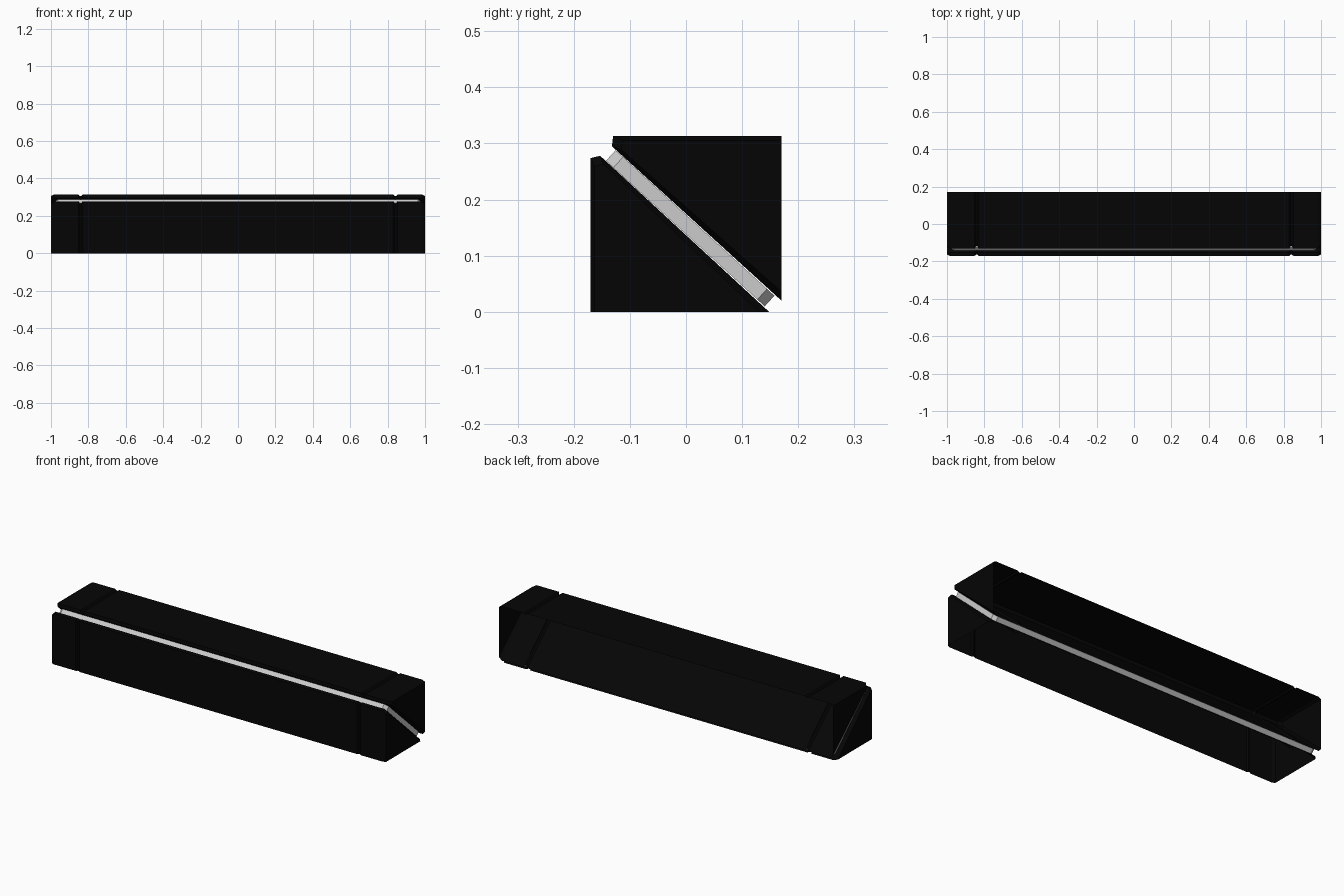
import bpy, bmesh
from mathutils import Vector

cube = bpy.data.objects.get("Cube")
if cube:
    bpy.data.objects.remove(cube, do_unlink=True)


def material(name, value):
    m = bpy.data.materials.new(name)
    m.use_nodes = True
    colour = (value, value, value, 1)
    m.diffuse_color = colour
    bsdf = m.node_tree.nodes["Principled BSDF"]
    bsdf.inputs["Base Color"].default_value = colour
    bsdf.inputs["Roughness"].default_value = 0.6
    return m


black = material("matte black", 0.0016)
light = material("pale grey light", 0.6)


def finish(name, bm, mat):
    bmesh.ops.recalc_face_normals(bm, faces=bm.faces)
    mesh = bpy.data.meshes.new(name)
    bm.to_mesh(mesh)
    bm.free()
    mesh.materials.append(mat)
    bpy.context.collection.objects.link(bpy.data.objects.new(name, mesh))


# Sections along the length: chamfered ends and a groove near each end
half = [(0.83, 0), (0.837, 0.07), (0.845, 0.07), (0.852, 0), (0.985, 0), (1.0, 0.08)]
sections = [(-x, k) for x, k in reversed(half)] + half


def wedge_shell(name, profile, centre, open_axis):
    """Three-sided wedge skin, left open on the side between its two end points."""
    bm = bmesh.new()
    rings = []
    c = Vector(centre)
    for x, k in sections:
        ring = []
        for p in profile:
            q = Vector(p).lerp(c, k)
            if p in (profile[0], profile[-1]):
                q[open_axis] = p[open_axis]
            ring.append(bm.verts.new((x, q.x, q.y)))
        rings.append(ring)
    for a, b in zip(rings, rings[1:]):
        for i in range(len(profile) - 1):
            bm.faces.new((a[i], a[i + 1], b[i + 1], b[i]))
    bm.faces.new(rings[0])
    bm.faces.new(rings[-1])
    finish(name, bm, black)


# Upper wedge is open at the back, lower wedge is open underneath
wedge_shell("upper_wedge",
            [(0.17, 0.313), (-0.13, 0.313), (-0.132, 0.295), (0.17, 0.02)],
            (0.08, 0.22), 0)
wedge_shell("lower_wedge",
            [(0.148, 0), (-0.153, 0.278), (-0.17, 0.274), (-0.17, 0)],
            (-0.08, 0.09), 1)

# Light plate in the slanted gap, with its corners cut
top, bottom = Vector((0, -0.134, 0.2785)), Vector((0, 0.149, 0.0192))
along = (bottom - top).normalized()
normal = Vector((1, 0, 0)).cross(along)
middle, length = (top + bottom) / 2, (bottom - top).length / 2
width, cut, thick = 0.98, 0.018, 0.0128
outline = [(width, length - cut), (width - cut, length),
           (cut - width, length), (-width, length - cut),
           (-width, cut - length), (cut - width, -length),
           (width - cut, -length), (width, cut - length)]
bm = bmesh.new()
layers = [[bm.verts.new(middle + Vector((x, 0, 0)) + along * u + normal * s * thick)
           for x, u in outline] for s in (-1, 1)]
for layer in layers:
    bm.faces.new(layer)
for i in range(len(outline)):
    j = (i + 1) % len(outline)
    bm.faces.new((layers[0][i], layers[0][j], layers[1][j], layers[1][i]))
finish("light_strip", bm, light)
